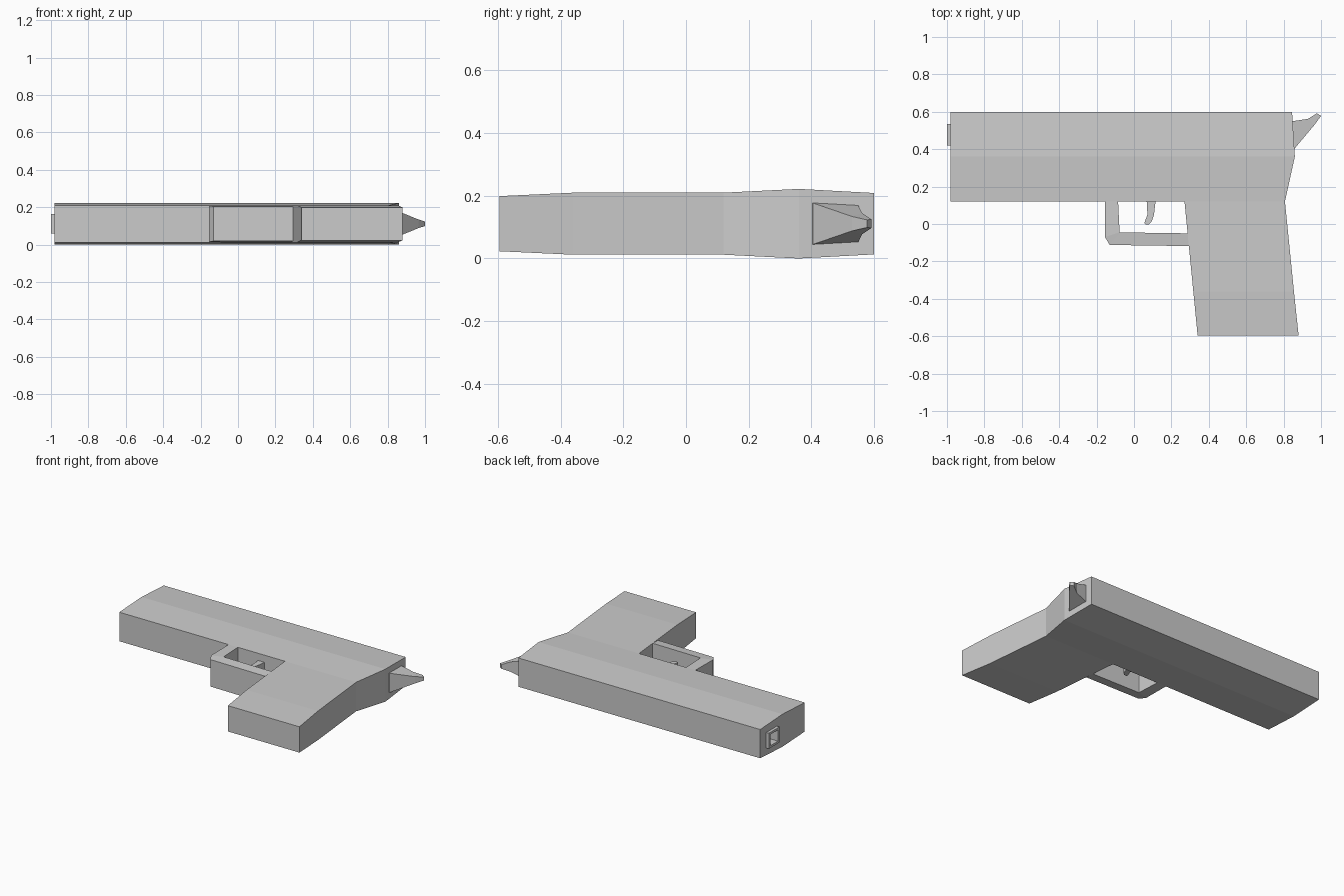
import bpy
import bmesh

if "Cube" in bpy.data.objects:
    bpy.data.objects.remove(bpy.data.objects["Cube"])

MID = 0.111  # height of the mirror plane


def chain(name, pairs, cap_start=True, cap_end=True):
    """Bridge successive four-corner sections; each pair is two (x, y, half thickness) points."""
    bm = bmesh.new()
    rings = []
    for (ax, ay, ah), (bx, by, bh) in pairs:
        rings.append([bm.verts.new(p) for p in (
            (ax, ay, MID - ah), (bx, by, MID - bh),
            (bx, by, MID + bh), (ax, ay, MID + ah))])
    for r, s in zip(rings, rings[1:]):
        for i in range(4):
            j = (i + 1) % 4
            bm.faces.new((r[i], r[j], s[j], s[i]))
    if cap_start:
        bm.faces.new(rings[0])
    if cap_end:
        bm.faces.new(rings[-1])
    bmesh.ops.recalc_face_normals(bm, faces=bm.faces)
    mesh = bpy.data.meshes.new(name)
    bm.to_mesh(mesh)
    bm.free()
    obj = bpy.data.objects.new(name, mesh)
    bpy.context.collection.objects.link(obj)
    return obj


def rows(data):
    """Turn (y, x left, x right, half thickness) rows into section pairs."""
    return [((a, y, h), (b, y, h)) for y, a, b, h in data]


# Upper body, thickest along its middle line
slide = chain("slide", rows([
    (0.60, -0.98, 0.845, 0.098),
    (0.36, -0.98, 0.86, 0.111),
    (0.12, -0.98, 0.807, 0.099)]))

# Handle, open where it meets the upper body
chain("grip", rows([
    (0.12, 0.27, 0.807, 0.099),
    (-0.36, 0.317, 0.855, 0.099),
    (-0.595, 0.34, 0.88, 0.088)]), cap_start=False)

# Guard loop with chamfered corner
chain("trigger_guard", [
    ((-0.155, 0.12, 0.099), (-0.085, 0.12, 0.099)),
    ((-0.155, -0.07, 0.097), (-0.077, -0.044, 0.099)),
    ((-0.13, -0.112, 0.092), (-0.07, -0.045, 0.099)),
    ((0.296, -0.118, 0.092), (0.288, -0.05, 0.099))],
    cap_start=False, cap_end=False)

# Curved trigger
T = 0.05
chain("trigger", [
    ((0.068, 0.12, T), (0.115, 0.12, T)),
    ((0.072, 0.05, T), (0.107, 0.05, T)),
    ((0.055, 0.005, T), (0.095, 0.015, T)),
    ((0.062, -0.002, T), (0.08, -0.002, T))], cap_start=False)

# Hammer tapering to an upturned tip
chain("hammer", [
    ((0.835, 0.40, 0.066), (0.835, 0.55, 0.060)),
    ((0.86, 0.405, 0.066), (0.85, 0.55, 0.058)),
    ((0.965, 0.53, 0.023), (0.93, 0.562, 0.034)),
    ((1.0, 0.578, 0.012), (0.978, 0.592, 0.014))], cap_start=False)

# Square muzzle with a bored recess
muzzle = chain("muzzle", [
    ((-1.0, 0.42, 0.053), (-1.0, 0.535, 0.053)),
    ((-0.97, 0.42, 0.053), (-0.97, 0.535, 0.053))])
bore = chain("bore_cutter", [
    ((-1.1, 0.437, 0.038), (-1.1, 0.518, 0.038)),
    ((-0.85, 0.437, 0.038), (-0.85, 0.518, 0.038))])
bore.hide_render = True
bore.hide_viewport = True
for part in (slide, muzzle):
    mod = part.modifiers.new("bore", "BOOLEAN")
    mod.operation = "DIFFERENCE"
    mod.solver = "EXACT"
    mod.object = bore
